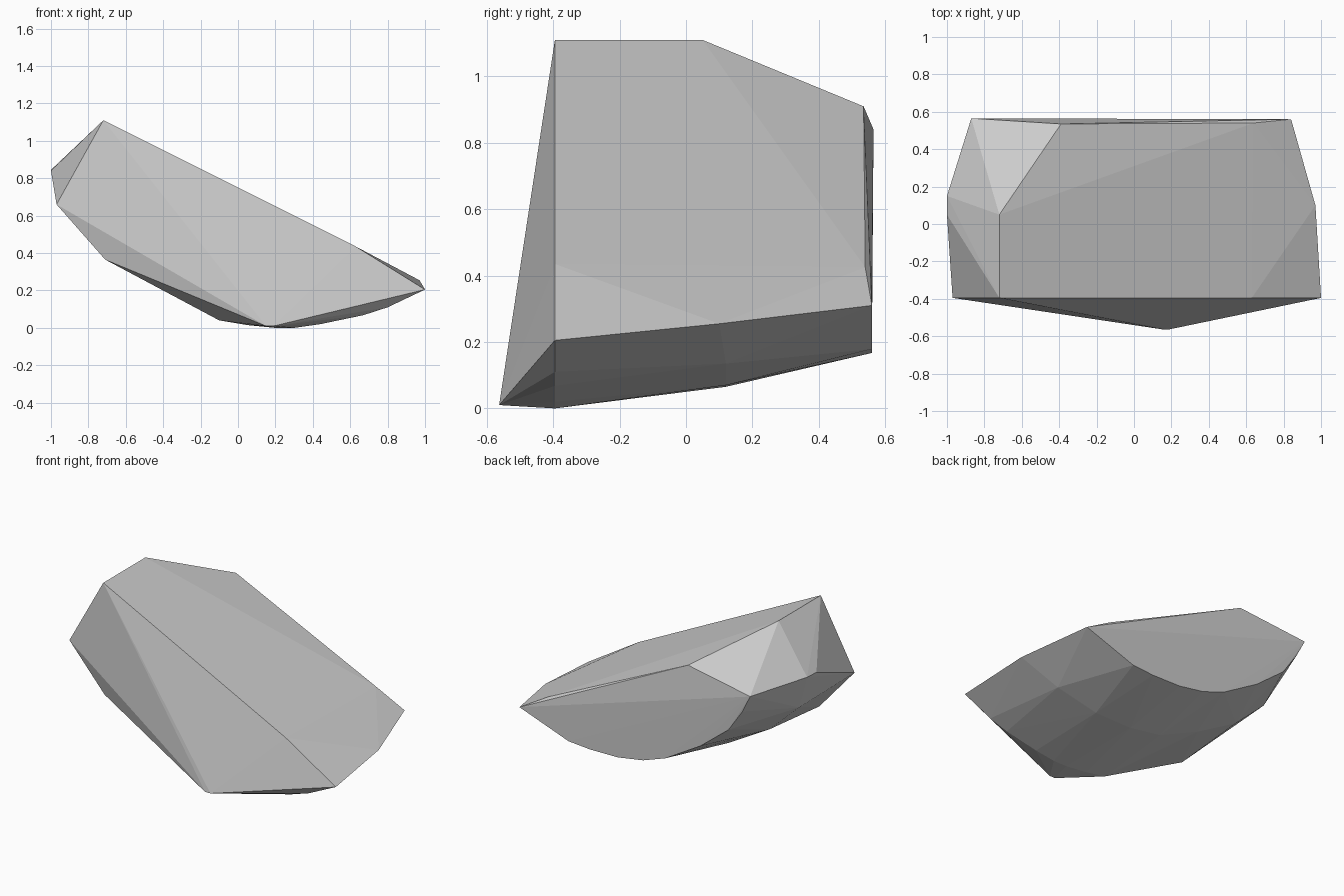
import bpy, bmesh

# Cross-sections of the faceted boulder as (x, z) at a given depth
front_y, mid_y, back_y = -0.395, 0.12, 0.56
front = [(-0.72, 1.11), (-0.97, 0.66), (-0.71, 0.365), (-0.1, 0.04), (0.05, 0.015),
         (0.2, 0.0), (0.3, 0.0), (0.44, 0.02), (0.67, 0.068), (0.8, 0.11),
         (1.0, 0.205), (0.63, 0.435)]
middle = [(-0.92, 0.61), (-0.7, 0.405), (-0.4, 0.235), (-0.1, 0.1), (0.13, 0.065),
          (0.4, 0.07), (0.7, 0.135)]
back = [(-0.81, 0.722), (-0.706, 0.572), (-0.498, 0.408), (-0.238, 0.256),
        (-0.075, 0.199), (0.111, 0.169), (0.32, 0.167), (0.476, 0.179), (0.84, 0.31)]
# Single corners: nose, top ridge, left and right shoulders, back rim
corners = [(0.15, -0.563, 0.01), (0.19, -0.563, 0.01), (-0.72, 0.05, 1.11),
           (-0.39, 0.535, 0.91), (-0.87, 0.565, 0.84), (-1.0, 0.15, 0.845),
           (-1.0, 0.05, 0.84), (0.97, 0.1, 0.255), (0.64, 0.54, 0.425)]

points = list(corners)
for y, section in ((front_y, front), (mid_y, middle), (back_y, back)):
    points += [(x, y, z) for x, z in section]

# Wrap the sections in a convex shell
bm = bmesh.new()
for p in points:
    bm.verts.new(p)
bmesh.ops.convex_hull(bm, input=bm.verts[:])
bmesh.ops.delete(bm, geom=[v for v in bm.verts if not v.link_faces], context='VERTS')
bmesh.ops.recalc_face_normals(bm, faces=bm.faces[:])

mesh = bpy.data.meshes.new("boulder")
bm.to_mesh(mesh)
bm.free()

# Plain stone colour
stone = bpy.data.materials.new("stone grey")
stone.diffuse_color = (0.6, 0.6, 0.6, 1)
mesh.materials.append(stone)
boulder = bpy.data.objects.new("boulder", mesh)
bpy.context.collection.objects.link(boulder)
